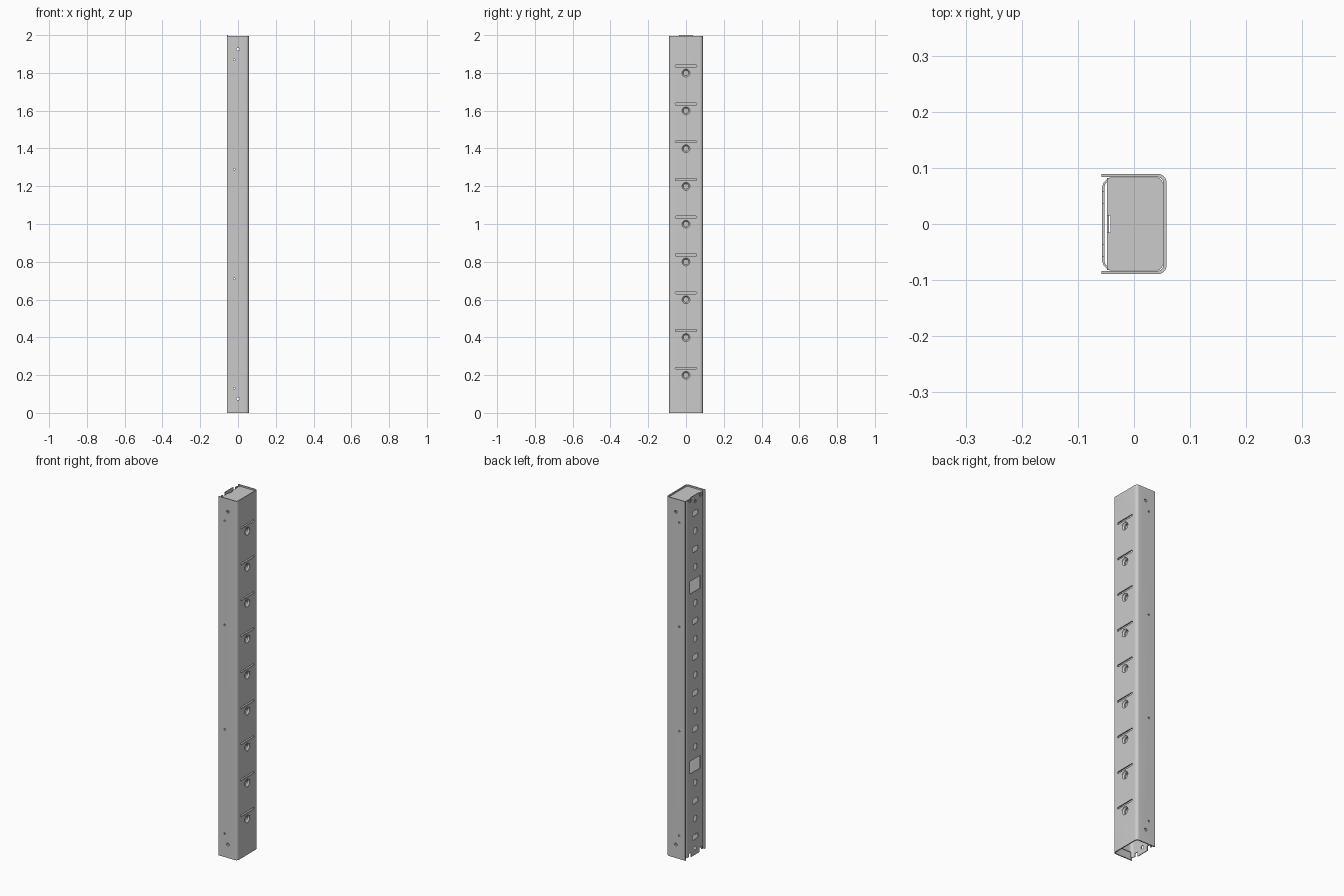
import bpy, bmesh, math

if "Cube" in bpy.data.objects:
    bpy.data.objects.remove(bpy.data.objects["Cube"])

X, Y = 0.058, 0.0895   # half width and half depth


def make(name, bm):
    bmesh.ops.recalc_face_normals(bm, faces=bm.faces)
    me = bpy.data.meshes.new(name)
    bm.to_mesh(me)
    bm.free()
    ob = bpy.data.objects.new(name, me)
    bpy.context.collection.objects.link(ob)
    return ob


def prism(bm, pts, vec):
    """Closed solid: two caps and a wall of quads."""
    a = [bm.verts.new(p) for p in pts]
    b = [bm.verts.new([p[i] + vec[i] for i in range(3)]) for p in pts]
    bm.faces.new(a[::-1])
    bm.faces.new(b)
    for i in range(len(a)):
        j = (i + 1) % len(a)
        bm.faces.new((a[i], a[j], b[j], b[i]))


def box(bm, x0, x1, y0, y1, z0, z1):
    prism(bm, [(x0, y0, z0), (x1, y0, z0), (x1, y1, z0), (x0, y1, z0)], (0, 0, z1 - z0))


def slot_x(bm, x0, x1, z, w, h):
    """Obround (or circular when w == h) bar along x."""
    pts = []
    for i in range(24):
        a = 2 * math.pi * (i + 0.5) / 24
        off = math.copysign((w - h) / 2, math.cos(a))
        pts.append((x0, off + h / 2 * math.cos(a), z + h / 2 * math.sin(a)))
    prism(bm, pts, (x1 - x0, 0, 0))


def rod_y(bm, x, z, r):
    pts = [(x + r * math.cos(i * math.pi / 8), -0.2, z + r * math.sin(i * math.pi / 8)) for i in range(16)]
    prism(bm, pts, (0, 0.4, 0))


def u_path(x0, x1, hy, r):
    """Open U with its rounded web at x1."""
    s = 1 if x1 > x0 else -1
    half = [(x0, -hy)]
    for i in range(9):
        a = math.pi / 2 * i / 8
        half.append((x1 - s * r + s * r * math.sin(a), -hy + r - r * math.cos(a)))
    return half + [(x, -y) for x, y in reversed(half)]


def channel(name, x0, x1, hy, t, r, z0, z1):
    """Bent sheet strip, built from quads along the U."""
    s = 1 if x1 > x0 else -1
    outer, inner = u_path(x0, x1, hy, r), u_path(x0, x1 - s * t, hy - t, r - t)
    bm = bmesh.new()
    rows = [[bm.verts.new((p[0], p[1], z)) for p, z in ((o, z0), (o, z1), (i, z1), (i, z0))]
            for o, i in zip(outer, inner)]
    for p, q in zip(rows, rows[1:]):
        for k in range(4):
            bm.faces.new((p[k], p[(k + 1) % 4], q[(k + 1) % 4], q[k]))
    bm.faces.new(rows[0])
    bm.faces.new(rows[-1])
    return make(name, bm)


def cut(ob, cutter_bm):
    c = make("cutter", cutter_bm)
    c.hide_render = True
    m = ob.modifiers.new("cut", "BOOLEAN")
    m.object, m.operation, m.solver = c, "DIFFERENCE", "EXACT"
    bpy.context.view_layer.objects.active = ob
    bpy.ops.object.modifier_apply(modifier=m.name)
    bpy.data.objects.remove(c)


def smooth(ob):
    bpy.ops.object.select_all(action="DESELECT")
    ob.select_set(True)
    bpy.context.view_layer.objects.active = ob
    bpy.ops.object.shade_smooth_by_angle(angle=math.radians(30))


def side_screws(bm):
    for x, z, r in ((0, 0.075, 0.008), (-0.02, 0.13, 0.005), (-0.02, 0.71, 0.005)):
        rod_y(bm, x, z, r)
        rod_y(bm, x, 2 - z, r)


# Outer cover with rounded corners, nine round openings and slots
cover = channel("outer_cover", -X, X, Y, 0.006, 0.016, 0.0, 1.996)
bm = bmesh.new()
side_screws(bm)
cut(cover, bm)
bm = bmesh.new()
for i in range(1, 10):
    slot_x(bm, 0.03, 0.08, 0.2 * i - 0.001, 0.046, 0.046)
    slot_x(bm, 0.03, 0.08, 0.2 * i + 0.036, 0.114, 0.011)
cut(cover, bm)
smooth(cover)

# Recessed cups inside the round openings
bm = bmesh.new()
prof = [(X - 0.001, 0.0232), (X - 0.001, 0.021), (X - 0.009, 0.014), (X - 0.016, 0.014), (X - 0.018, 0.0232)]
n = 24
for k in range(1, 10):
    rings = [[bm.verts.new((x, r * math.cos(2 * math.pi * (j + .5) / n),
                            0.2 * k - 0.001 + r * math.sin(2 * math.pi * (j + .5) / n)))
              for j in range(n)] for x, r in prof]
    for p, q in zip(rings, rings[1:]):
        for j in range(n):
            bm.faces.new((p[j], p[(j + 1) % n], q[(j + 1) % n], q[j]))
    for j in range(n):
        p, q = rings[-1], rings[0]
        bm.faces.new((p[j], p[(j + 1) % n], q[(j + 1) % n], q[j]))
    bm.faces.new(rings[3])
smooth(make("opening_cups", bm))

# Perforated rear panel nested inside the cover
panel = channel("rear_panel", 0.014, -X + 0.001, 0.083, 0.004, 0.02, 0.0, 2.0)
bm = bmesh.new()
for i in range(1, 20):
    z = 0.1 * i
    if i in (5, 15):
        box(bm, -0.08, -0.045, -0.045, 0.045, z - 0.035, z + 0.035)
    elif i % 2:
        slot_x(bm, -0.08, -0.045, z, 0.052, 0.030)
    else:
        slot_x(bm, -0.08, -0.045, z, 0.034, 0.034)
for z in (0.035, 1.965):
    slot_x(bm, -0.08, -0.05, z, 0.018, 0.018)
cut(panel, bm)

# End notches leave a central tongue and narrow corner strips
bm = bmesh.new()
for z0, z1 in ((-0.1, 0.025), (1.975, 2.1)):
    for s in (-1, 1):
        box(bm, -0.08, -0.045, *sorted((s * 0.037, s * 0.057)), z0, z1)
cut(panel, bm)
bm = bmesh.new()
for z0, z1 in ((-0.1, 0.008), (1.992, 2.1)):
    for s in (-1, 1):
        box(bm, -0.08, -0.03, *sorted((s * 0.05, s * 0.1)), z0, z1)
cut(panel, bm)
bm = bmesh.new()
for z0, z1 in ((-0.1, 0.04), (1.94, 2.1)):
    for s in (-1, 1):
        box(bm, -0.046, 0.03, *sorted((s * 0.05, s * 0.1)), z0, z1)
cut(panel, bm)
bm = bmesh.new()
side_screws(bm)
cut(panel, bm)
smooth(panel)

# Top lid with a turned-down rim and a notched rear edge
skirt = channel("lid_skirt", -0.044, 0.0515, 0.083, 0.003, 0.012, 1.945, 1.988)
smooth(skirt)
bm = bmesh.new()
prism(bm, [(x, y, 1.985) for x, y in u_path(-0.048, 0.051, 0.082, 0.011)], (0, 0, 0.004))
lid = make("top_lid", bm)
bm = bmesh.new()
box(bm, -0.06, -0.042, -0.015, 0.015, 1.9, 2.1)
cut(lid, bm)
smooth(lid)
bm = bmesh.new()
box(bm, -0.048, -0.045, -0.078, 0.078, 1.945, 1.984)
flange = make("lid_rear_flange", bm)
bm = bmesh.new()
slot_x(bm, -0.08, -0.03, 1.965, 0.018, 0.018)
cut(flange, bm)
